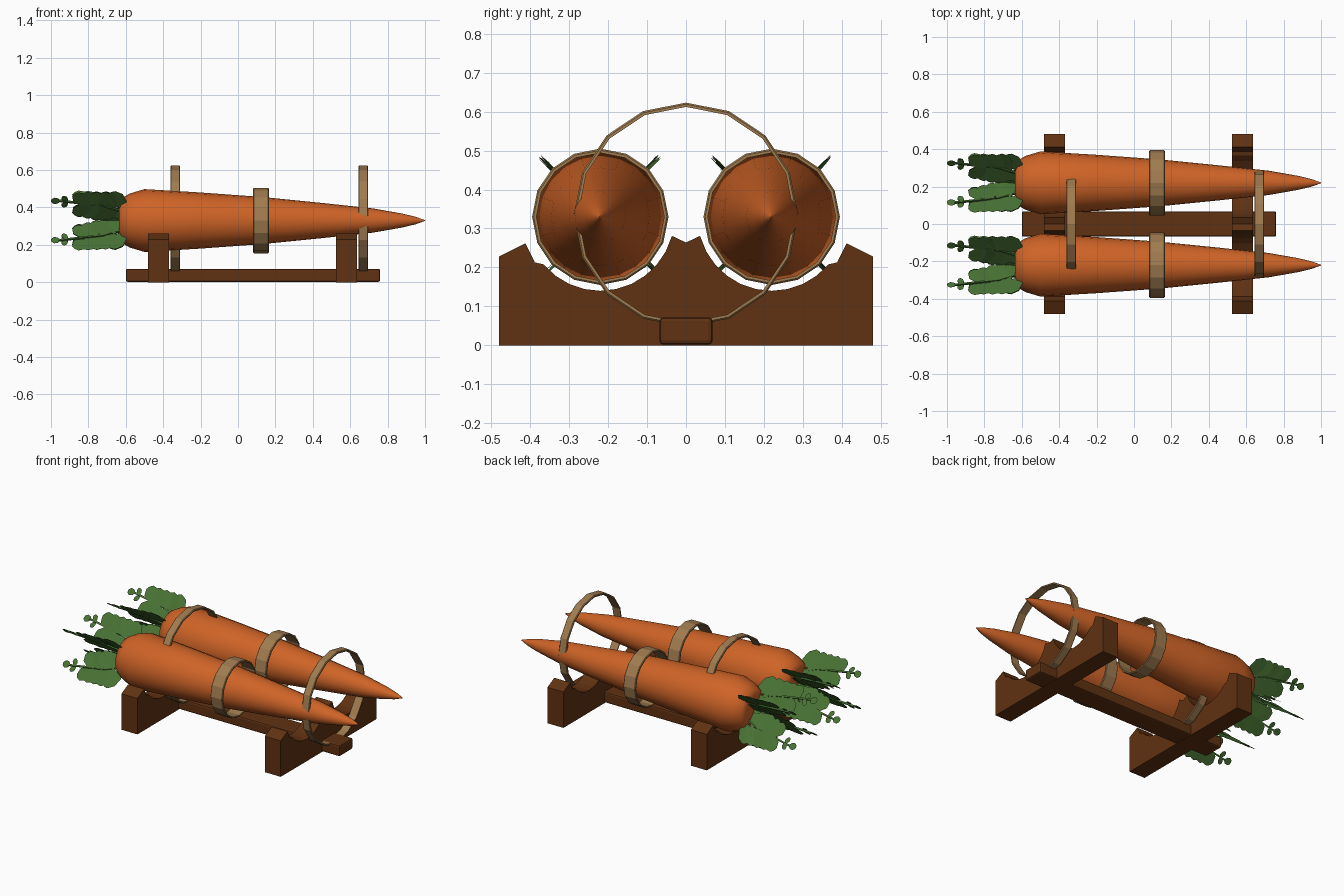
import bpy, bmesh, math, random
from mathutils import Vector

random.seed(4)
cube = bpy.data.objects.get("Cube")
if cube:
    bpy.data.objects.remove(cube, do_unlink=True)


def material(name, rgb):
    m = bpy.data.materials.new(name)
    m.use_nodes = True
    m.diffuse_color = (*rgb, 1)
    m.node_tree.nodes["Principled BSDF"].inputs["Base Color"].default_value = (*rgb, 1)
    return m


ORANGE = material("carrot orange", (0.62, 0.125, 0.02))
WOOD = material("dark wood", (0.115, 0.031, 0.006))
STRAP = material("tan strap", (0.35, 0.2, 0.08))
LEAF = material("leaf green", (0.065, 0.165, 0.034))


def finish(name, bm, mat, fix_normals=True):
    if fix_normals:
        bmesh.ops.recalc_face_normals(bm, faces=bm.faces)
    mesh = bpy.data.meshes.new(name)
    bm.to_mesh(mesh)
    bm.free()
    mesh.materials.append(mat)
    ob = bpy.data.objects.new(name, mesh)
    bpy.context.collection.objects.link(ob)
    return ob


def smooth(ob, angle):
    bpy.ops.object.select_all(action='DESELECT')
    ob.select_set(True)
    bpy.context.view_layer.objects.active = ob
    bpy.ops.object.shade_smooth_by_angle(angle=math.radians(angle))


def bevel(ob, width):
    mod = ob.modifiers.new("soft edges", 'BEVEL')
    mod.width = width
    mod.segments = 2


def lathe(name, profile, sides, centre, mat, closed=False):
    """Spin (x, radius) points around an axis along x."""
    bm = bmesh.new()
    rings = []
    for x, r in profile:
        ring = []
        for i in range(sides):
            a = 2 * math.pi * i / sides
            ring.append(bm.verts.new((x, centre[0] + r * math.sin(a), centre[1] + r * math.cos(a))))
        rings.append(ring)
    pairs = list(zip(rings, rings[1:]))
    if closed:
        pairs.append((rings[-1], rings[0]))
    for p, q in pairs:
        for i in range(sides):
            j = (i + 1) % sides
            bm.faces.new((p[i], p[j], q[j], q[i]))
    if not closed:
        bm.faces.new(rings[0])
        bm.faces.new(rings[-1])
    return finish(name, bm, mat)


def strap(name, x, half_width, radius, centre):
    t, e = 0.011, 0.004
    a, b = x - half_width, x + half_width
    profile = [(a, radius - t), (a, radius - e), (a + e, radius),
               (b - e, radius), (b, radius - e), (b, radius - t)]
    ob = lathe(name, profile, 16, centre, STRAP, closed=True)
    smooth(ob, 15)


# Leafy sprig: flat leaflets either side of a stem, in a plane through the root axis
SHAPE = [(0, 0.08), (0.25, 0.4), (0.65, 0.5), (0.95, 0.25), (1, 0),
         (0.95, -0.25), (0.65, -0.5), (0.25, -0.4), (0, -0.08)]


def sprig(name, centre, angle):
    bm = bmesh.new()
    radial = Vector((0, math.cos(angle), math.sin(angle)))
    normal = Vector((0, -math.sin(angle), math.cos(angle)))
    origin = Vector((0, *centre))

    def place(u, v, w):
        return origin + Vector((-u, 0, 0)) + radial * v + normal * w

    def stem_v(u):
        return 0.09 + 0.06 * min(1, max(0, (u - 0.58) / 0.38))

    def leaflet(u, turn, length, width, lift):
        tilt = random.uniform(-0.1, 0.1)
        c, s = math.cos(turn), math.sin(turn)
        verts = []
        for along, across in SHAPE:
            p, q = along * length, across * width
            verts.append(bm.verts.new(place(u + p * c - q * s, stem_v(u) + p * s + q * c,
                                            lift + tilt * q)))
        bm.faces.new(verts)

    for k in range(5):
        for side in (1, -1):
            leaflet(0.61 + 0.047 * k, side * math.radians(60 - 3 * k), 0.137 - 0.006 * k, 0.09,
                    side * 0.002 + 0.002 * (k - 2))
    for side in (1, -1):
        leaflet(0.915, side * math.radians(62), 0.045, 0.032, 0.003 * side)
    leaflet(0.95, 0, 0.05, 0.045, 0)

    # Thin square stem
    ends = []
    for u, v in ((0.58, 0.05), (0.72, stem_v(0.72)), (0.96, stem_v(0.96))):
        ends.append([bm.verts.new(place(u, v + a, b)) for a, b in
                     ((0.005, 0.005), (-0.005, 0.005), (-0.005, -0.005), (0.005, -0.005))])
    for p, q in zip(ends, ends[1:]):
        for i in range(4):
            j = (i + 1) % 4
            bm.faces.new((p[i], p[j], q[j], q[i]))
    finish(name, bm, LEAF)


# Carrots with their own straps and four crossed sprigs each
ROOT = [(-0.635, 0.085), (-0.625, 0.118), (-0.58, 0.144), (-0.5, 0.168), (-0.2, 0.15),
        (0.13, 0.126), (0.45, 0.094), (0.72, 0.065), (0.88, 0.037), (0.95, 0.02), (1.0, 0.002)]
AXIS_Z = 0.33
for label, y in (("front", -0.22), ("back", 0.22)):
    smooth(lathe(label + "_carrot", ROOT, 20, (y, AXIS_Z), ORANGE), 50)
    strap(label + "_carrot_strap", 0.123, 0.042, 0.175, (y, AXIS_Z))
    for k in range(4):
        sprig(f"{label}_leaf_sprig_{k + 1}", (y, AXIS_Z), math.radians(45 + 90 * k))

# Large hoops around both carrots
for label, x in (("tip", 0.67), ("leaf", -0.335)):
    strap(label + "_end_hoop", x, 0.026, 0.288, (0, 0.335))

# Cradles: end boards with two round notches
half = [(0.036, 0.281)]
for i in range(1, 11):
    a = math.radians(195 + 125 * i / 10)
    half.append((0.22 + 0.19 * math.cos(a), AXIS_Z + 0.19 * math.sin(a)))
half += [(0.388, 0.213), (0.412, 0.262), (0.48, 0.228), (0.48, 0)]
outline = [(0, 0.264)] + half + [(-y, z) for y, z in reversed(half)]
for label, x0, x1 in (("leaf", -0.482, -0.37), ("tip", 0.524, 0.636)):
    bm = bmesh.new()
    face = bm.faces.new([bm.verts.new((x0, y, z)) for y, z in outline])
    grown = bmesh.ops.extrude_face_region(bm, geom=[face])["geom"]
    bmesh.ops.translate(bm, vec=(x1 - x0, 0, 0),
                        verts=[v for v in grown if isinstance(v, bmesh.types.BMVert)])
    finish(label + "_end_cradle", bm, WOOD)

# Beam joining the cradles
bm = bmesh.new()
bmesh.ops.create_cube(bm, size=1)
bmesh.ops.scale(bm, vec=(1.36, 0.136, 0.07), verts=bm.verts)
bmesh.ops.translate(bm, vec=(0.08, 0, 0.037), verts=bm.verts)
bevel(finish("centre_beam", bm, WOOD), 0.01)
